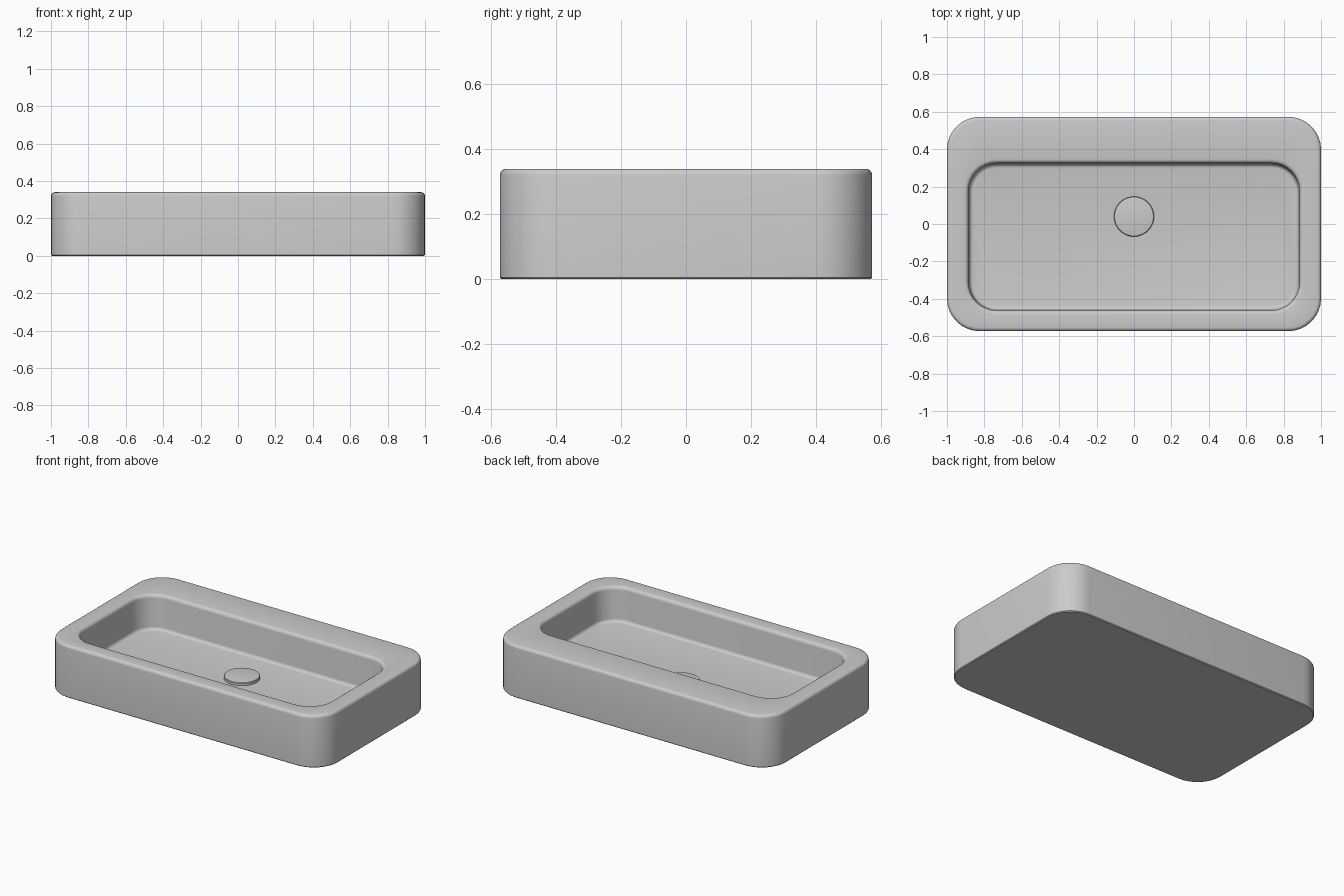
import bpy, bmesh
from math import sin, cos, pi, radians

cube = bpy.data.objects.get("Cube")
if cube:
    bpy.data.objects.remove(cube, do_unlink=True)

# One glazed ceramic colour
ceramic = bpy.data.materials.new("light_grey_ceramic")
ceramic.use_nodes = True
grey = (0.6, 0.6, 0.6, 1)
ceramic.diffuse_color = grey
ceramic.node_tree.nodes["Principled BSDF"].inputs["Base Color"].default_value = grey


def rounded_rect(half_x, y_min, y_max, radius, inset, z, steps=8):
    """Closed loop of points, moved inwards by inset."""
    r = max(radius - inset, 0.01)
    cx, lo, hi = half_x - inset - r, y_min + inset + r, y_max - inset - r
    points = []
    for k, (x, y) in enumerate([(cx, hi), (-cx, hi), (-cx, lo), (cx, lo)]):
        for i in range(steps + 1):
            a = (k + i / steps) * pi / 2
            points.append((x + r * cos(a), y + r * sin(a), z))
    return points


def circle(radius, y, z, steps=40):
    return [(radius * cos(2 * pi * i / steps), y + radius * sin(2 * pi * i / steps), z)
            for i in range(steps)]


def loft(name, loops):
    """Skin a stack of loops and cap both ends."""
    bm = bmesh.new()
    rings = [[bm.verts.new(p) for p in loop] for loop in loops]
    n = len(rings[0])
    for a, b in zip(rings, rings[1:]):
        for i in range(n):
            j = (i + 1) % n
            bm.faces.new((a[i], a[j], b[j], b[i]))
    bm.faces.new(rings[0][::-1])
    bm.faces.new(rings[-1])
    bmesh.ops.recalc_face_normals(bm, faces=bm.faces)
    mesh = bpy.data.meshes.new(name)
    bm.to_mesh(mesh)
    bm.free()
    obj = bpy.data.objects.new(name, mesh)
    bpy.context.collection.objects.link(obj)
    mesh.materials.append(ceramic)
    bpy.ops.object.select_all(action='DESELECT')
    obj.select_set(True)
    bpy.context.view_layer.objects.active = obj
    bpy.ops.object.shade_smooth_by_angle(angle=radians(35))
    return obj


outer = (1.0, -0.573, 0.573, 0.175)
inner = (0.885, -0.462, 0.325, 0.15)
top, floor, edge, lip, fillet = 0.34, 0.115, 0.02, 0.022, 0.02
arc = [i * pi / 8 for i in range(5)]

# Basin: outer wall, rounded rim, inner wall and filleted floor
loops = [rounded_rect(*outer, 0.005, 0), rounded_rect(*outer, 0, 0.005)]
loops += [rounded_rect(*outer, edge * (1 - cos(a)), top - edge * (1 - sin(a))) for a in arc]
loops += [rounded_rect(*inner, -lip * (1 - sin(a)), top - lip * (1 - cos(a))) for a in arc]
loops += [rounded_rect(*inner, 0.005 + fillet * (1 - cos(a)), floor + fillet * (1 - sin(a)))
          for a in arc]
loft("basin", loops)

# Drain cover: low disc with a softened edge
loft("drain_cover", [circle(0.107, 0.04, floor - 0.01), circle(0.107, 0.04, floor + 0.015),
                     circle(0.104, 0.04, floor + 0.019), circle(0.1, 0.04, floor + 0.02)])
